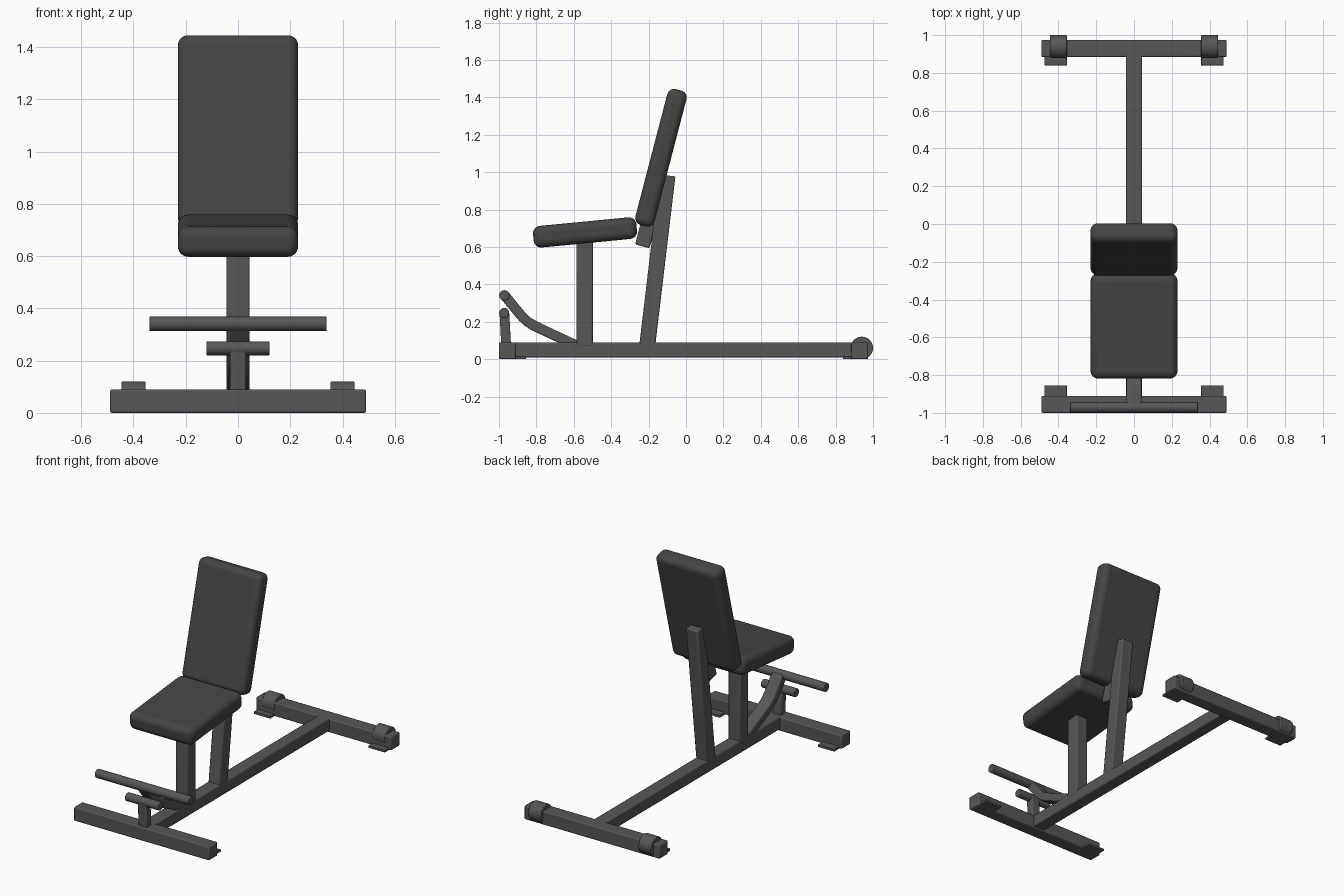
import bpy, bmesh, math
from mathutils import Vector

if "Cube" in bpy.data.objects:
    bpy.data.objects.remove(bpy.data.objects["Cube"])


def paint(name, value):
    mat = bpy.data.materials.new(name)
    mat.diffuse_color = (value, value, value, 1)
    mat.use_nodes = True
    mat.node_tree.nodes["Principled BSDF"].inputs["Base Color"].default_value = mat.diffuse_color
    return mat


FRAME = paint("dark_steel", 0.095)
PADDING = paint("black_padding", 0.06)


def finish(name, bm, loc=(0, 0, 0), tilt=0, bevel=0, segments=3, mat=FRAME):
    bmesh.ops.recalc_face_normals(bm, faces=bm.faces)
    mesh = bpy.data.meshes.new(name)
    bm.to_mesh(mesh)
    bm.free()
    mesh.materials.append(mat)
    ob = bpy.data.objects.new(name, mesh)
    bpy.context.collection.objects.link(ob)
    ob.location = loc
    ob.rotation_euler.x = math.radians(tilt)
    if bevel:
        mod = ob.modifiers.new("rounded_edges", 'BEVEL')
        mod.width = bevel
        mod.segments = segments
        mod.limit_method = 'ANGLE'
        mod.angle_limit = math.radians(40)
    bpy.ops.object.select_all(action='DESELECT')
    ob.select_set(True)
    bpy.context.view_layer.objects.active = ob
    bpy.ops.object.shade_smooth_by_angle(angle=math.radians(35))
    return ob


def box(name, size, loc, tilt=0, bevel=0.007, segments=2, mat=FRAME):
    bm = bmesh.new()
    bmesh.ops.create_cube(bm, size=1)
    bmesh.ops.scale(bm, vec=size, verts=bm.verts)
    return finish(name, bm, loc, tilt, bevel, segments, mat)


def rod(name, radius, length, loc, bevel=0.004):
    bm = bmesh.new()
    bmesh.ops.create_cone(bm, cap_ends=True, segments=32, radius1=radius,
                          radius2=radius, depth=length)
    for v in bm.verts:
        v.co = (v.co.z, v.co.x, v.co.y)
    return finish(name, bm, loc, 0, bevel, 2)


def bent_strip(name, path, thick, width):
    # offsets a side-view (y, z) path both ways and extrudes it across x
    pts = [Vector(p) for p in path]
    left, right = [], []
    for i, p in enumerate(pts):
        d = (pts[min(i + 1, len(pts) - 1)] - pts[max(i - 1, 0)]).normalized()
        n = Vector((-d.y, d.x)) * thick / 2
        left.append(p + n)
        right.append(p - n)
    bm = bmesh.new()
    rings = []
    for a, b in zip(left, right):
        rings.append([bm.verts.new((x, q.x, q.y)) for x, q in
                      ((-width / 2, a), (width / 2, a), (width / 2, b), (-width / 2, b))])
    for r, s in zip(rings, rings[1:]):
        for k in range(4):
            bm.faces.new((r[k], r[(k + 1) % 4], s[(k + 1) % 4], s[k]))
    bm.faces.new(rings[0])
    bm.faces.new(rings[-1])
    return finish(name, bm, bevel=0.007, segments=2)


# base frame
box("front_crossbar", (0.98, 0.09, 0.09), (0, -0.955, 0.045))
box("rear_crossbar", (0.98, 0.09, 0.09), (0, 0.929, 0.045))
box("base_spine", (0.085, 1.84, 0.08), (0, -0.015, 0.05))

# transport wheels and foot plates
for side, s in (("left", -1), ("right", 1)):
    rod(side + "_wheel", 0.06, 0.092, (s * 0.4, 0.94, 0.0605))
    box(side + "_front_foot_plate", (0.12, 0.14, 0.015), (s * 0.415, -0.925, 0.0085), bevel=0.002)
    box(side + "_rear_foot_plate", (0.12, 0.13, 0.015), (s * 0.415, 0.905, 0.0085), bevel=0.002)

# upright posts
box("seat_post", (0.088, 0.087, 0.57), (0, -0.542, 0.355))
box("back_post", (0.085, 0.085, 0.915), (0, -0.153, 0.528), tilt=-6.8)
box("back_hinge_bracket", (0.07, 0.08, 0.24), (0, -0.203, 0.72), tilt=-14.6)

# cushions
box("seat_cushion", (0.46, 0.555, 0.116), (0, -0.54, 0.678), tilt=5.5, bevel=0.04, segments=6, mat=PADDING)
box("back_cushion", (0.46, 0.106, 0.75), (0, -0.134, 1.077), tilt=-14.6, bevel=0.038, segments=6, mat=PADDING)

# foot bars at the front
box("lower_bar_post", (0.062, 0.052, 0.19), (0, -0.966, 0.155), tilt=3)
rod("lower_foot_bar", 0.027, 0.242, (0, -0.972, 0.247))
rod("upper_foot_bar", 0.028, 0.678, (0, -0.971, 0.341))
bent_strip("curved_bar_arm", [(-0.968, 0.34), (-0.90, 0.256), (-0.875, 0.227), (-0.85, 0.203),
                              (-0.82, 0.184), (-0.78, 0.164), (-0.59, 0.075)], 0.054, 0.08)
